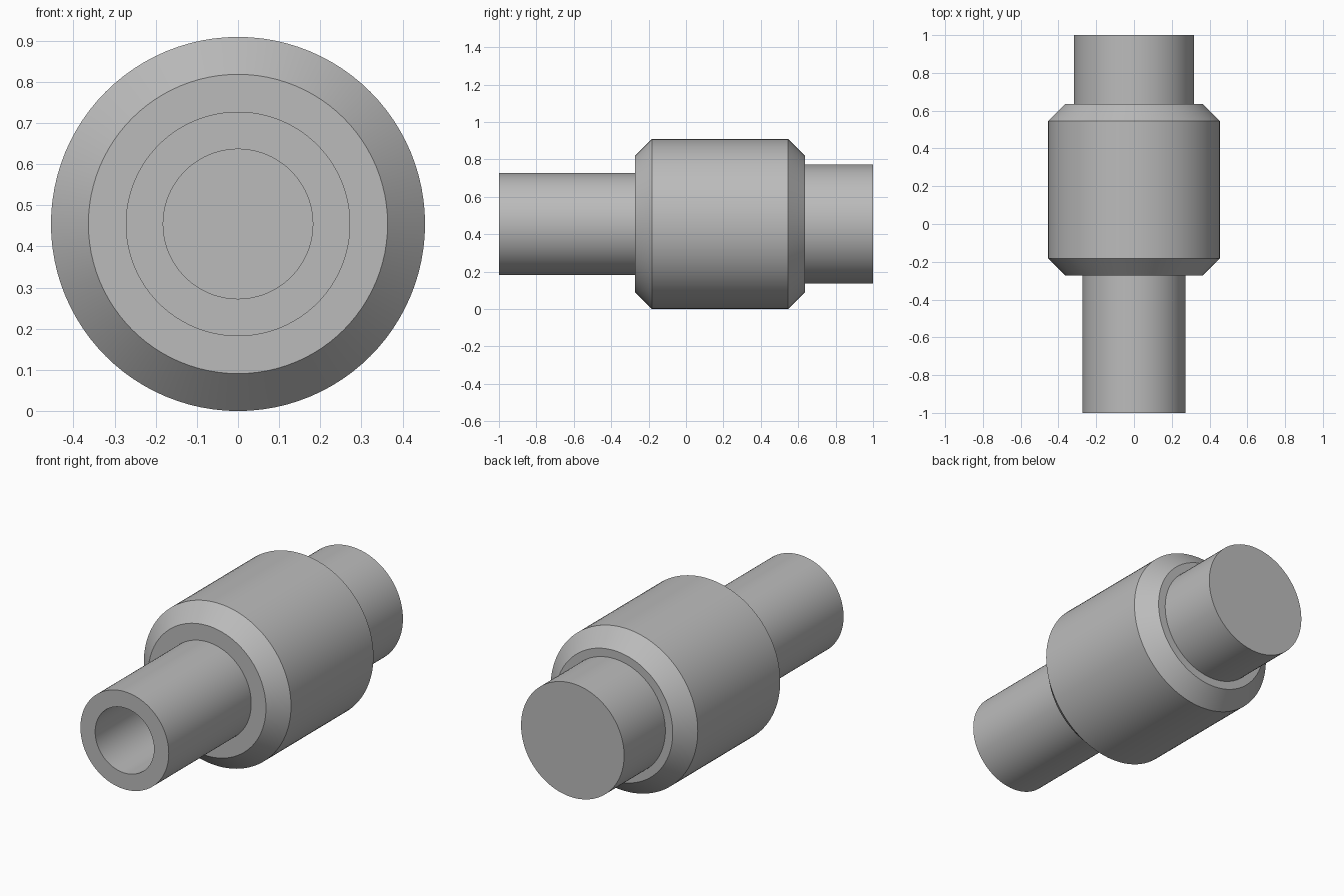
import bpy, bmesh
from math import radians
from mathutils import Matrix, Vector

if "Cube" in bpy.data.objects:
    bpy.data.objects.remove(bpy.data.objects["Cube"], do_unlink=True)

U = 1 / 11            # design unit
AXIS_Z = 5 * U        # height of the turning axis
SEGMENTS = 96

metal = bpy.data.materials.new("plain_grey")
metal.use_nodes = True
GREY = (0.5, 0.5, 0.5, 1)
metal.diffuse_color = GREY
metal.node_tree.nodes["Principled BSDF"].inputs["Base Color"].default_value = GREY


def turned_part(name, profile):
    """Revolve (radius, y) points, given in design units, around the y axis."""
    bm = bmesh.new()
    verts = [bm.verts.new((r * U, y * U, 0)) for r, y in profile]
    edges = [bm.edges.new(pair) for pair in zip(verts, verts[1:])]
    bmesh.ops.spin(bm, geom=verts + edges, cent=(0, 0, 0), axis=(0, 1, 0),
                   angle=radians(360), steps=SEGMENTS)
    bmesh.ops.remove_doubles(bm, verts=bm.verts, dist=1e-5)
    bmesh.ops.recalc_face_normals(bm, faces=bm.faces)
    bmesh.ops.transform(bm, matrix=Matrix.Translation(Vector((0, 0, AXIS_Z))), verts=bm.verts)
    mesh = bpy.data.meshes.new(name)
    bm.to_mesh(mesh)
    bm.free()
    mesh.materials.append(metal)
    obj = bpy.data.objects.new(name, mesh)
    bpy.context.collection.objects.link(obj)
    bpy.ops.object.select_all(action="DESELECT")
    obj.select_set(True)
    bpy.context.view_layer.objects.active = obj
    bpy.ops.object.shade_smooth_by_angle(angle=radians(30))


# Chamfered body with the hollow front tube and the solid rear plug in one turning
turned_part("coupling_body", [
    (0, -3), (2, -3), (2, -11),            # blind bore
    (3, -11), (3, -3),                     # front tube
    (4, -3), (5, -2), (5, 6), (4, 7),      # chamfered barrel
    (3.5, 7), (3.5, 11), (0, 11),          # rear plug
])
